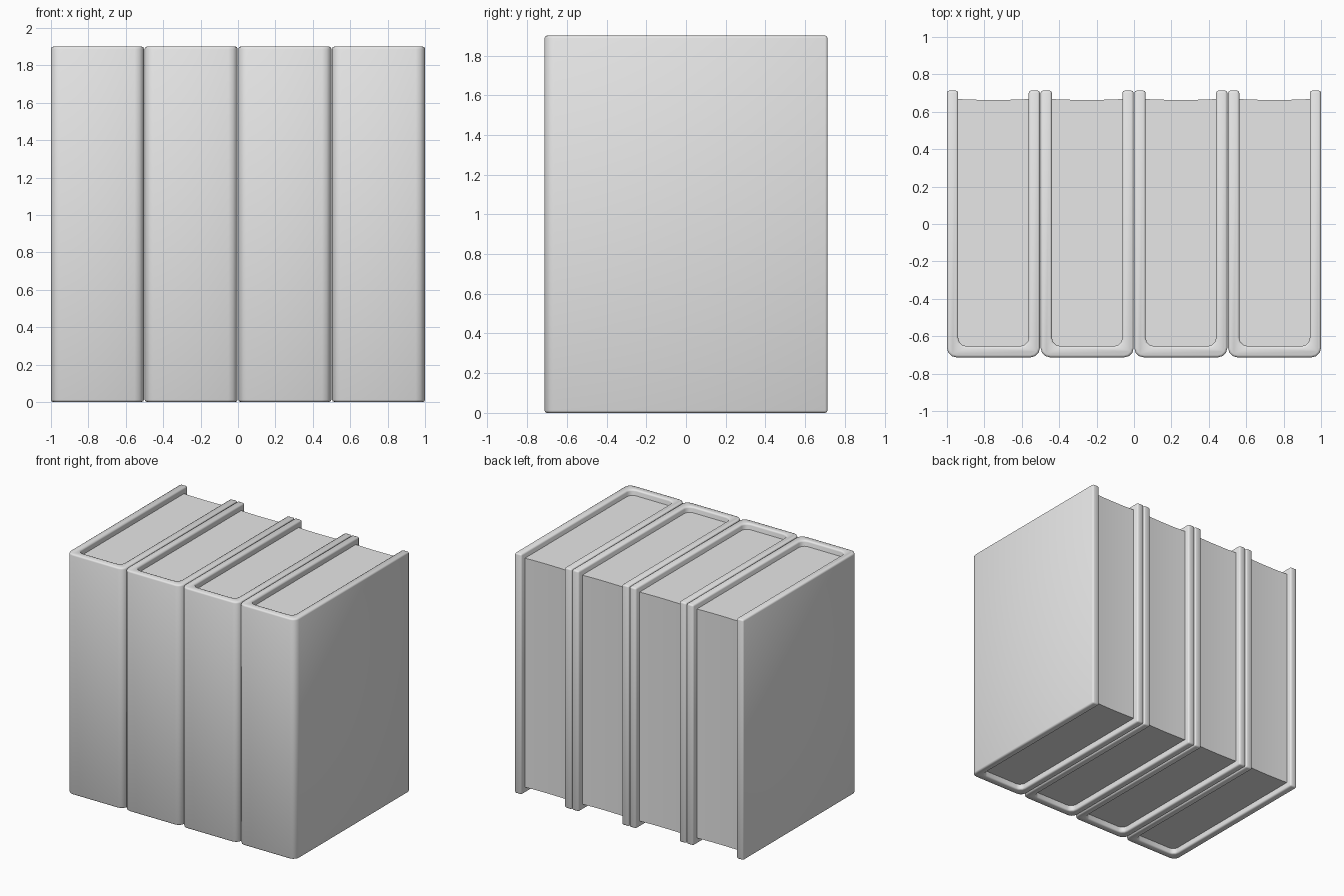
import bpy, bmesh, math

cube = bpy.data.objects.get("Cube")
if cube:
    bpy.data.objects.remove(cube, do_unlink=True)

HEIGHT, HALF_DEPTH, COVER = 1.9, 0.713, 0.06
WIDTH, SPACING = 0.497, 0.501
RECESS, PAGE_BACK = 0.045, 0.668

grey = bpy.data.materials.new("plain grey")
grey.use_nodes = True
grey.diffuse_color = (0.8, 0.8, 0.8, 1)
grey.node_tree.nodes["Principled BSDF"].inputs["Base Color"].default_value = (0.8, 0.8, 0.8, 1)


def rounded_front(half, front, radius, steps=3):
    """Path round the two front corners, from left side to right side."""
    pts = []
    for side in (-1, 1):
        arc = []
        for i in range(steps + 1):
            a = i / steps * math.pi / 2
            arc.append((side * (half - radius + radius * math.cos(a)),
                        front + radius - radius * math.sin(a)))
        pts += arc if side < 0 else arc[::-1]
    return pts


def extrude_profile(name, pts, z0, z1, x, bevel=0):
    bm = bmesh.new()
    face = bm.faces.new([bm.verts.new((px, py, z0)) for px, py in pts])
    ext = bmesh.ops.extrude_face_region(bm, geom=[face])
    top = [v for v in ext["geom"] if isinstance(v, bmesh.types.BMVert)]
    bmesh.ops.translate(bm, verts=top, vec=(0, 0, z1 - z0))
    bmesh.ops.recalc_face_normals(bm, faces=bm.faces)
    mesh = bpy.data.meshes.new(name)
    bm.to_mesh(mesh)
    bm.free()
    mesh.materials.append(grey)
    obj = bpy.data.objects.new(name, mesh)
    obj.location.x = x
    bpy.context.collection.objects.link(obj)
    bpy.ops.object.select_all(action="DESELECT")
    obj.select_set(True)
    bpy.context.view_layer.objects.active = obj
    if bevel:
        mod = obj.modifiers.new("soft edges", "BEVEL")
        mod.width = bevel
        mod.segments = 2
        mod.limit_method = "ANGLE"
        mod.angle_limit = math.radians(50)
        bpy.ops.object.modifier_apply(modifier=mod.name)
    bpy.ops.object.shade_smooth_by_angle(angle=math.radians(50))
    return obj


half = WIDTH / 2
inner = half - COVER

# U-shaped cover: outer path there, inner path back
outer_path = rounded_front(half, -HALF_DEPTH, 0.05)
inner_path = rounded_front(inner, -HALF_DEPTH + COVER, 0.045)
cover = ([(-half, HALF_DEPTH)] + outer_path + [(half, HALF_DEPTH), (inner, HALF_DEPTH)]
         + inner_path[::-1] + [(-inner, HALF_DEPTH)])

# Page block with a faintly hollow fore edge
block = rounded_front(inner, -HALF_DEPTH + COVER, 0.045)
for i in range(7):
    t = 1 - i / 3
    block.append((t * inner, PAGE_BACK - 0.005 * (1 - t * t)))

# Row of four books
for n in range(4):
    x = (n - 1.5) * SPACING
    extrude_profile(f"book_cover_{n + 1}", cover, 0, HEIGHT, x, bevel=0.012)
    extrude_profile(f"book_pages_{n + 1}", block, RECESS, HEIGHT - RECESS, x)
